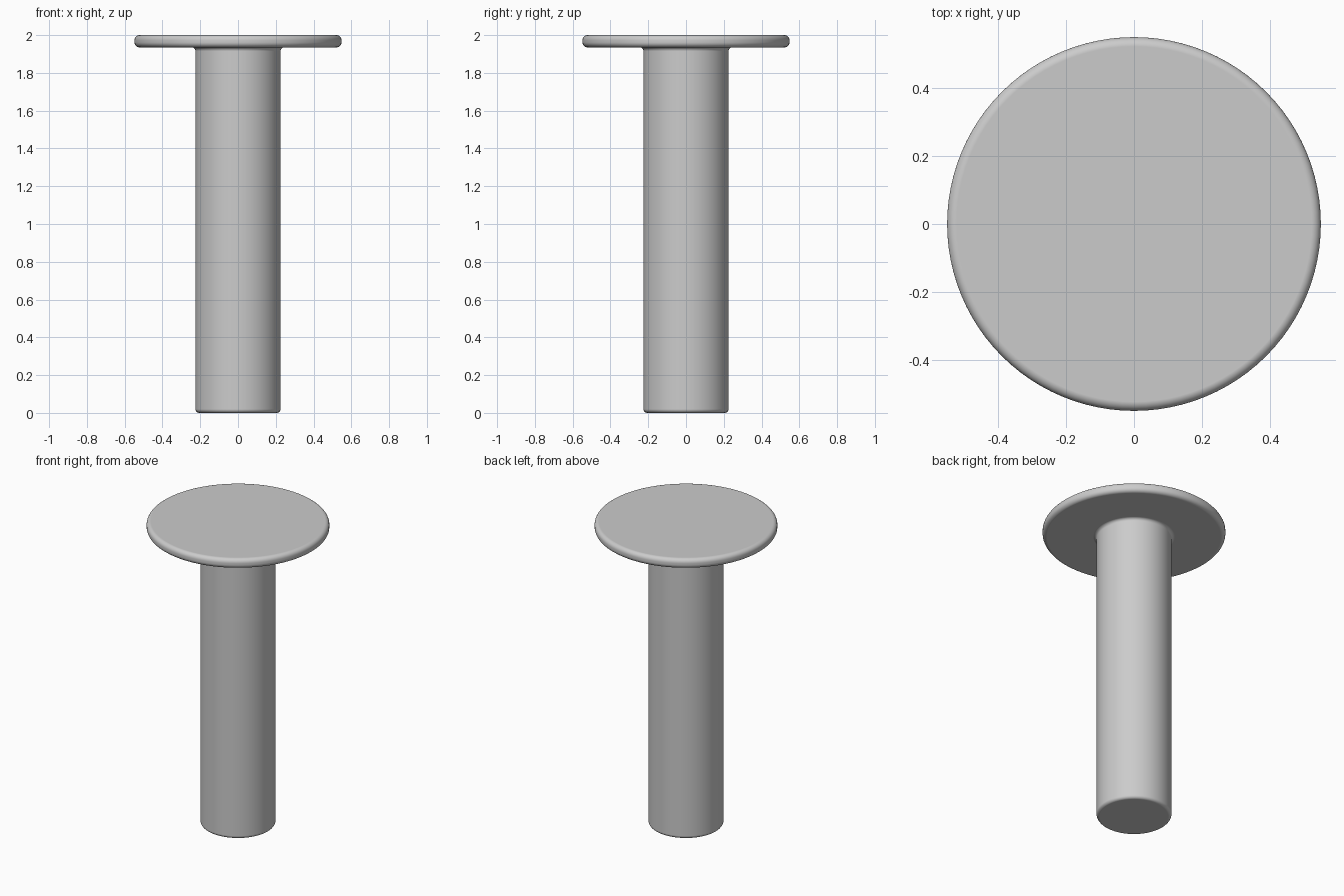
import bpy, bmesh
from math import sin, cos, radians, pi

cube = bpy.data.objects.get("Cube")
if cube:
    bpy.data.objects.remove(cube, do_unlink=True)

SEGMENTS = 96
SHANK_R, HEAD_R = 0.225, 0.548
HEAD_BOTTOM, TOP = 1.935, 2.0
EDGE, RIM, FILLET = 0.02, 0.027, 0.02

grey = bpy.data.materials.new("plain_grey")
grey.use_nodes = True
colour = (0.6, 0.6, 0.6, 1)
grey.diffuse_color = colour
grey.node_tree.nodes["Principled BSDF"].inputs["Base Color"].default_value = colour


def arc(cx, cz, radius, start, end, steps=6):
    """Points (radius, height) of an arc in the profile plane."""
    angles = [radians(start + (end - start) * i / steps) for i in range(steps + 1)]
    return [(cx + radius * cos(a), cz + radius * sin(a)) for a in angles]


def lathe(name, profile):
    """Revolve a profile about z and cap both ends."""
    bm = bmesh.new()
    rings = []
    for r, z in profile:
        rings.append([bm.verts.new((r * cos(2 * pi * i / SEGMENTS),
                                    r * sin(2 * pi * i / SEGMENTS), z))
                      for i in range(SEGMENTS)])
    for low, high in zip(rings, rings[1:]):
        for i in range(SEGMENTS):
            j = (i + 1) % SEGMENTS
            bm.faces.new((low[i], low[j], high[j], high[i])).smooth = True
    bm.faces.new(rings[0][::-1]).smooth = True
    bm.faces.new(rings[-1]).smooth = True
    bmesh.ops.recalc_face_normals(bm, faces=bm.faces)
    mesh = bpy.data.meshes.new(name)
    bm.to_mesh(mesh)
    bm.free()
    mesh.materials.append(grey)
    obj = bpy.data.objects.new(name, mesh)
    bpy.context.collection.objects.link(obj)
    # Large flat faces keep clean shading beside the rounded edges
    weighted = obj.modifiers.new("flat_face_shading", "WEIGHTED_NORMAL")
    weighted.weight = 100
    return obj


# Rounded foot, straight shank, fillet under the head, then the rounded rim
profile = (arc(SHANK_R - EDGE, EDGE, EDGE, -90, 0)
           + arc(SHANK_R + FILLET, HEAD_BOTTOM - FILLET, FILLET, 180, 90)
           + arc(HEAD_R - RIM, HEAD_BOTTOM + RIM, RIM, -90, 0)
           + arc(HEAD_R - RIM, TOP - RIM, RIM, 0, 90))
lathe("flat_head_pin", profile)
